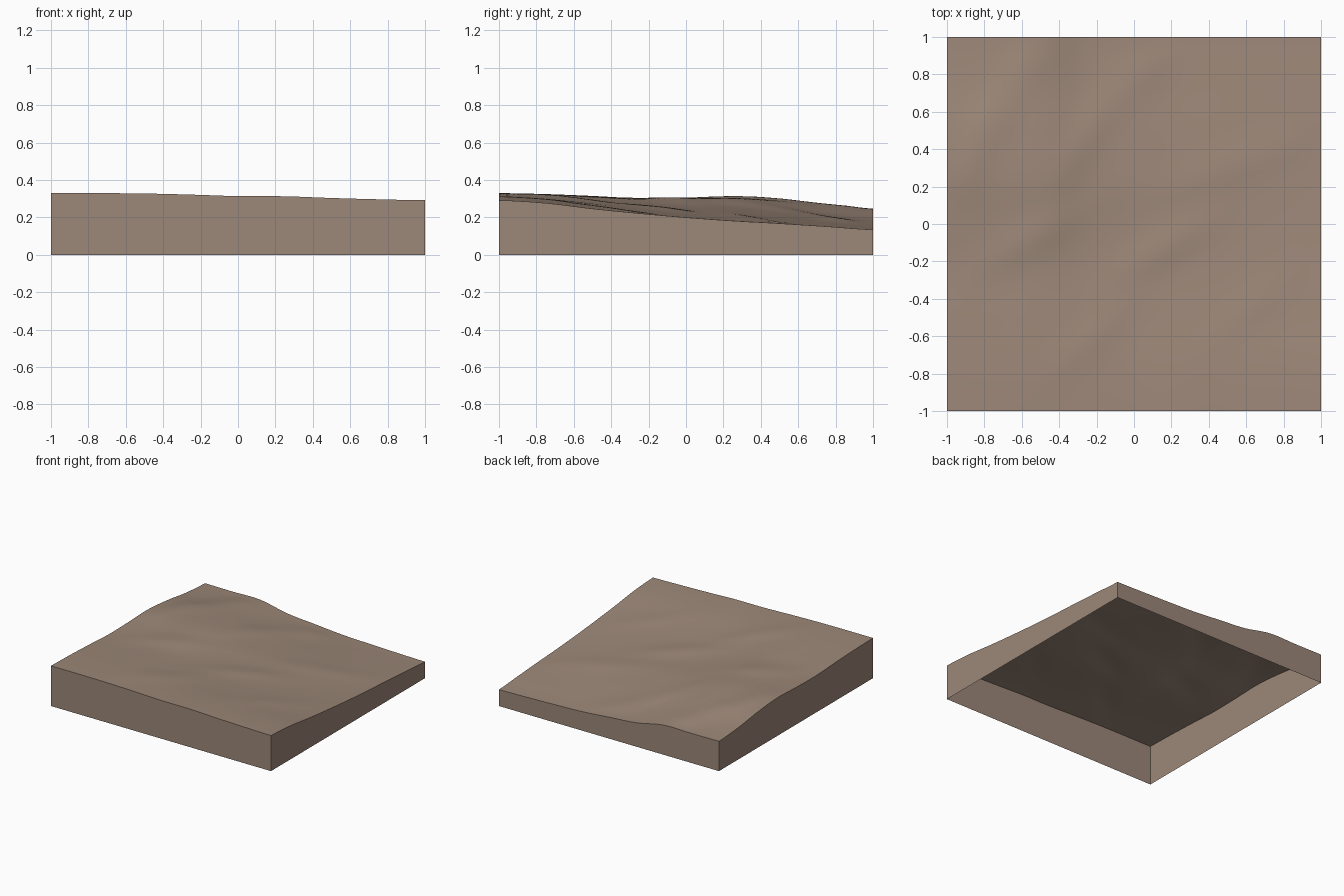
import bpy
import bmesh
import math

if "Cube" in bpy.data.objects:
    bpy.data.objects.remove(bpy.data.objects["Cube"], do_unlink=True)

CELLS = 72

# Height profiles along the four borders, evenly spaced from -1 to 1
FRONT = [.33, .33, .328, .322, .314, .313, .304, .297, .292]
BACK = [.245, .243, .244, .197, .176, .156, .147, .14, .135]
LEFT_SIDE = [.33, .325, .315, .303, .306, .313, .294, .262, .245]
RIGHT_SIDE = [.292, .277, .247, .222, .2, .182, .168, .152, .135]

# Soft diagonal ridges: x, y, height, half length, half width, angle
RIDGES = [
    (-.72, .62, .014, .42, .12, 60),
    (-.25, .48, .010, .30, .10, 60),
    (.14, -.14, .011, .32, .10, 32),
    (-.55, -.08, .009, .35, .10, 30),
    (-.22, -.60, .008, .30, .10, 45),
    (.55, .32, .008, .40, .11, 20),
    (.62, -.45, .006, .30, .10, 40),
    (.05, .80, .008, .25, .11, 50),
]


def profile(points, t):
    """Smooth curve through evenly spaced points, t from 0 to 1."""
    last = len(points) - 1
    i = min(int(t * last), last - 1)
    f = t * last - i
    a, b, c, d = (points[min(max(k, 0), last)] for k in range(i - 1, i + 3))
    return b + .5 * f * (c - a + f * (2 * a - 5 * b + 4 * c - d
                                      + f * (3 * (b - c) + d - a)))


def height(x, y):
    """Blend of the four borders plus ridges that fade at the border."""
    u, v = (x + 1) / 2, (y + 1) / 2
    sides = (1 - u) * profile(LEFT_SIDE, v) + u * profile(RIGHT_SIDE, v)
    ends = (1 - v) * profile(FRONT, u) + v * profile(BACK, u)
    corners = ((1 - v) * ((1 - u) * FRONT[0] + u * FRONT[-1])
               + v * ((1 - u) * BACK[0] + u * BACK[-1]))
    bumps = 0
    for cx, cy, high, length, width, angle in RIDGES:
        c, s = math.cos(math.radians(angle)), math.sin(math.radians(angle))
        along = ((x - cx) * c + (y - cy) * s) / length
        across = ((y - cy) * c - (x - cx) * s) / width
        bumps += high * math.exp(-along ** 2 - across ** 2)
    fade = min(1, 4 * (1 - x * x)) * min(1, 4 * (1 - y * y))
    return sides + ends - corners + bumps * fade


def add_object(name, bm, material):
    mesh = bpy.data.meshes.new(name)
    bm.to_mesh(mesh)
    bm.free()
    mesh.materials.append(material)
    obj = bpy.data.objects.new(name, mesh)
    bpy.context.collection.objects.link(obj)
    bpy.ops.object.select_all(action='DESELECT')
    obj.select_set(True)
    bpy.context.view_layer.objects.active = obj
    bpy.ops.object.shade_smooth_by_angle(angle=math.radians(30))
    return obj


earth = bpy.data.materials.new("earth_brown")
earth.use_nodes = True
colour = (.335, .245, .188, 1)
earth.diffuse_color = colour
shader = next(n for n in earth.node_tree.nodes if n.type == 'BSDF_PRINCIPLED')
shader.inputs["Base Color"].default_value = colour
shader.inputs["Roughness"].default_value = .9

# Rolling ground surface
ground = bmesh.new()
bmesh.ops.create_grid(ground, x_segments=CELLS, y_segments=CELLS, size=1)
for vert in ground.verts:
    vert.co.z = height(vert.co.x, vert.co.y)

# Side walls: the border dropped to the floor, open underneath
walls = ground.copy()
border = [e for e in walls.edges if e.is_boundary]
dropped = bmesh.ops.extrude_edge_only(walls, edges=border)["geom"]
for vert in (g for g in dropped if isinstance(g, bmesh.types.BMVert)):
    vert.co.z = 0
side_faces = {g for g in dropped if isinstance(g, bmesh.types.BMFace)}
bmesh.ops.delete(walls, geom=[f for f in walls.faces if f not in side_faces],
                 context='FACES')
for face in walls.faces:
    face.normal_update()
    if face.normal.dot(face.calc_center_median()) < 0:
        face.normal_flip()

add_object("ground_surface", ground, earth)
add_object("side_walls", walls, earth)
